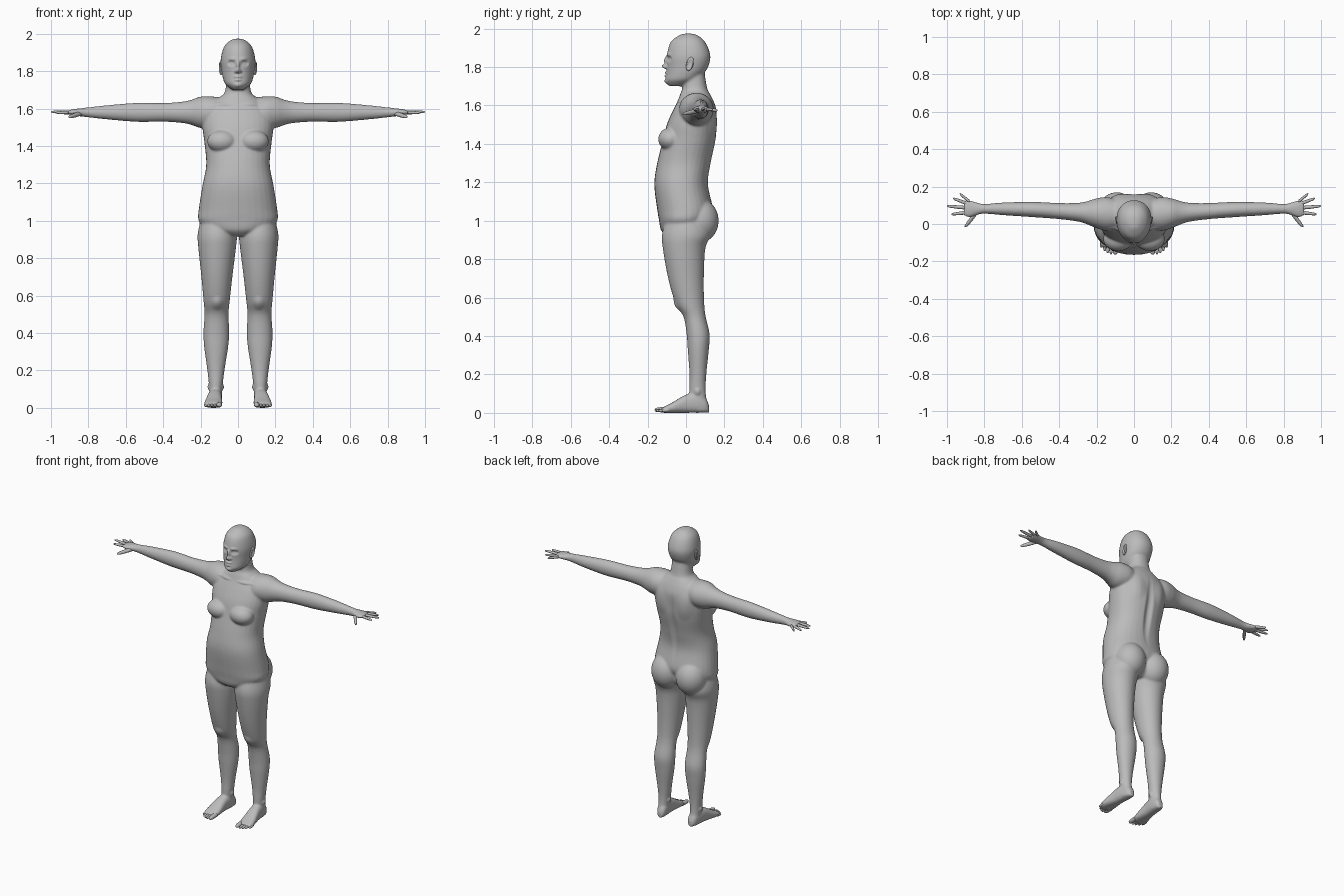
import bpy
import bmesh
import math
from mathutils import Matrix, Vector

cube = bpy.data.objects.get("Cube")
if cube:
    bpy.data.objects.remove(cube, do_unlink=True)

SIDES = {"left": 1, "right": -1}
COLOUR = (.5, .5, .5, 1)
skin = bpy.data.materials.new("plain_grey")
skin.use_nodes = True
skin.diffuse_color = COLOUR
skin.node_tree.nodes["Principled BSDF"].inputs["Base Color"].default_value = COLOUR


def spline(rows, steps=5):
    """Smoothly interpolate between cross-section rows."""
    out = []
    for index in range(len(rows) - 1):
        start, end = Vector(rows[index]), Vector(rows[index + 1])
        before = Vector(rows[max(index - 1, 0)])
        after = Vector(rows[min(index + 2, len(rows) - 1)])
        leave, arrive = (end - before) / 2, (after - start) / 2
        for step in range(steps):
            t = step / steps
            ease = t * t * (3 - 2 * t)
            out.append(start.lerp(end, ease) + leave * t * (1 - t) ** 2
                       - arrive * t * t * (1 - t))
    return out + [Vector(rows[-1])]


def loft(bm, rows, axis, side=1, power=1, taper=0, count=32):
    """Skin closed rings along an axis; row = position, two centres, two radii."""
    across, up = [k for k in range(3) if k != axis]
    rings = []
    for position, centre_u, centre_v, radius_u, radius_v in spline([Vector(row) for row in rows]):
        ring = []
        for k in range(count):
            angle = math.tau * k / count
            c, s = math.cos(angle), math.sin(angle)
            co = Vector()
            co[axis] = position
            co[across] = centre_u + radius_u * math.copysign(abs(c) ** power, c) * (1 + taper * s)
            co[up] = centre_v + radius_v * math.copysign(abs(s) ** power, s)
            co.x *= side
            ring.append(bm.verts.new(co))
        rings.append(ring)
    for low, high in zip(rings, rings[1:]):
        for k in range(count):
            following = (k + 1) % count
            bm.faces.new((low[k], low[following], high[following], high[k]))
    bm.faces.new(rings[0][::-1])
    bm.faces.new(rings[-1])


def ball(bm, centre, radii):
    matrix = Matrix.Translation(centre) @ Matrix.Diagonal((*radii, 1))
    bmesh.ops.create_uvsphere(bm, u_segments=32, v_segments=20, radius=1, matrix=matrix)


def finish(bm, name):
    """Turn a bmesh into a smooth, coloured object."""
    bmesh.ops.recalc_face_normals(bm, faces=bm.faces[:])
    mesh = bpy.data.meshes.new(name)
    bm.to_mesh(mesh)
    bm.free()
    mesh.materials.append(skin)
    mesh.polygons.foreach_set("use_smooth", [True] * len(mesh.polygons))
    obj = bpy.data.objects.new(name, mesh)
    bpy.context.collection.objects.link(obj)
    return obj


def digit(name, axis, base, tip, radius):
    """A rounded finger or toe on both sides."""
    rows = []
    for along, scale in ((0, 1), (.4, 1), (.75, .85), (.94, .6), (1, .15)):
        point = Vector(base).lerp(Vector(tip), along)
        centre = [point[k] for k in range(3) if k != axis]
        rows.append((point[axis], *centre, radius * scale, radius * scale * .9))
    for label, side in SIDES.items():
        bm = bmesh.new()
        loft(bm, rows, axis, side, count=14)
        finish(bm, f"{label}_{name}")


def upright(table):
    """Rows of height, half width, front and back become loft rows."""
    return [(z, 0, (front + back) / 2, half, (back - front) / 2)
            for z, half, front, back in table]


# Torso and neck
body = bmesh.new()
loft(body, upright([
    (.92, .07, -.1, .07), (.95, .16, -.13, .11), (1, .21, -.14, .12), (1.06, .21, -.15, .14),
    (1.19, .19, -.165, .115), (1.3, .17, -.15, .13), (1.42, .18, -.12, .155),
    (1.5, .19, -.1, .16), (1.57, .185, -.07, .16), (1.62, .15, -.045, .145),
    (1.66, .1, -.03, .125), (1.69, .07, -.02, .11), (1.78, .06, -.015, .095),
]), axis=2, power=.9)

# Head
loft(body, upright([
    (1.974, .01, -.01, .03), (1.965, .04, -.035, .06), (1.93, .075, -.08, .1),
    (1.86, .093, -.1, .127), (1.8, .088, -.1, .115), (1.76, .08, -.103, .087),
    (1.73, .067, -.107, .055), (1.7, .03, -.09, 0),
]), axis=2, power=.95, taper=.08)

# Leg: height, depth centre, half width, half depth; the legs spread towards the feet
leg = [(z, .12 - z / 100, y, half, depth) for z, y, half, depth in (
    (1.02, 0, .085, .1), (.93, 0, .105, .125), (.85, -.01, .1, .11), (.7, 0, .083, .093),
    (.57, .02, .07, .075), (.5, .045, .064, .058), (.41, .063, .069, .06),
    (.33, .064, .065, .055), (.2, .062, .046, .044), (.11, .06, .036, .043), (.01, .07, .03, .045))]

# Arm and palm: distance out, half depth, half height
arm = [(x, .045 + .06 * min(x, .6), 1.58, depth, half) for x, depth, half in (
    (.06, .07, .075), (.14, .09, .085), (.2, .08, .084), (.25, .062, .067), (.3, .05, .057),
    (.4, .043, .05), (.54, .041, .051), (.7, .034, .038), (.8, .026, .027),
    (.84, .034, .022), (.88, .046, .017), (.91, .036, .01))]

# Foot: depth, half width, top height; it turns outwards towards the toes
foot = [(y, .125 - y / 12, top / 2, half, top / 2) for y, half, top in (
    (.12, .016, .04), (.1, .03, .08), (.05, .037, .1), (0, .039, .095),
    (-.07, .048, .055), (-.1, .048, .04), (-.125, .04, .026))]

# Limbs, bust and buttocks on both sides
for side in SIDES.values():
    loft(body, leg, 2, side)
    loft(body, arm, 0, side)
    loft(body, foot, 1, side, power=.8)
    ball(body, (side * .085, -.08, 1.425), (.08, .065, .06))
    ball(body, (side * .092, .07, 1), (.1, .1, .115))

# Fuse the forms into one skin
figure = finish(body, "body")
remesh = figure.modifiers.new("Fuse", "REMESH")
remesh.mode = "VOXEL"
remesh.voxel_size = .005
blend = figure.modifiers.new("Blend", "SMOOTH")
blend.factor = .5
blend.iterations = 20
graph = bpy.context.evaluated_depsgraph_get()
fused = bpy.data.meshes.new_from_object(figure.evaluated_get(graph))
figure.modifiers.clear()
figure.data = fused
fused.materials.clear()
fused.materials.append(skin)


def sculpt(centre, reach, push):
    """Push the skin softly around a point, mirrored when off the middle."""
    for side in SIDES.values() if centre[0] else (1,):
        middle = Vector((side * centre[0], *centre[1:]))
        move = Vector((side * push[0], *push[1:]))
        for vert in fused.vertices:
            if abs(vert.co.z - middle.z) < reach[2]:
                offset = vert.co - middle
                near = 1 - sum((d / r) ** 2 for d, r in zip(offset, reach))
                if near > 0:
                    vert.co += move * near * near


# Face: height, distance from the middle, reach across and up, push backwards
FACE = {
    "eye_socket": (1.842, .036, .03, .02, .013),
    "eyelid": (1.84, .036, .017, .011, -.006),
    "brow": (1.866, .032, .036, .014, -.005),
    "nose_bridge": (1.832, 0, .015, .036, -.015),
    "nose_tip": (1.803, 0, .02, .02, -.026),
    "nostril": (1.798, .013, .013, .012, -.009),
    "upper_lip": (1.77, 0, .032, .011, -.01),
    "lower_lip": (1.753, 0, .028, .01, -.009),
    "chin": (1.724, 0, .032, .02, -.008),
}
for height, out, wide, tall, push in FACE.values():
    sculpt((out, -.095, height), (wide, .05, tall), (0, push, 0))

# Collarbones, shoulder blades, spine, kneecaps and ankles
sculpt((.085, -.04, 1.625), (.075, .05, .014), (0, -.007, 0))
sculpt((.09, .145, 1.5), (.07, .06, .1), (0, .009, 0))
sculpt((0, .145, 1.35), (.035, .08, .28), (0, -.014, 0))
sculpt((.11, -.045, .56), (.04, .05, .05), (0, -.009, 0))
for ankle, push in ((.153, .008), (.084, -.008)):
    sculpt((ankle, .06, .11), (.03, .025, .025), (push, 0, 0))
fused.polygons.foreach_set("use_smooth", [True] * len(fused.polygons))
fused.update()

# Ears: a leaning shell with a hollow outer face
for label, side in SIDES.items():
    ear = bmesh.new()
    ball(ear, (0, 0, 0), (.011, .019, .036))
    for vert in ear.verts:
        x, y, z = vert.co
        hollow = 1 - (y / .014) ** 2 - (z / .028) ** 2
        if x > 0 and hollow > 0:
            x -= .009 * hollow
        y += z / 5
        vert.co = side * (x + y / 5 + .092), y + .02, z + 1.816
    finish(ear, f"{label}_ear")

# Fingers: depth at the knuckle, then the tip
FINGERS = {
    "little_finger": (.12, (.932, .162, 1.574)),
    "ring_finger": (.105, (.968, .137, 1.578)),
    "middle_finger": (.085, (1, .096, 1.583)),
    "index_finger": (.063, (.977, .052, 1.578)),
}
for name, (knuckle, tip) in FINGERS.items():
    digit(name, 0, (.88, knuckle, 1.58), tip, .0095)
digit("thumb", 1, (.845, .06, 1.573), (.902, -.017, 1.555), .013)

# Toes shorten towards the outside
digit("big_toe", 1, (.1, -.1, .018), (.1, -.163, .015), .0155)
for i, name in enumerate(("second", "third", "fourth", "little")):
    x = .123 + i / 60
    digit(f"{name}_toe", 1, (x, -.09, .016), (x, -.162 + .003 * i * (i + 1), .011), .0095)
